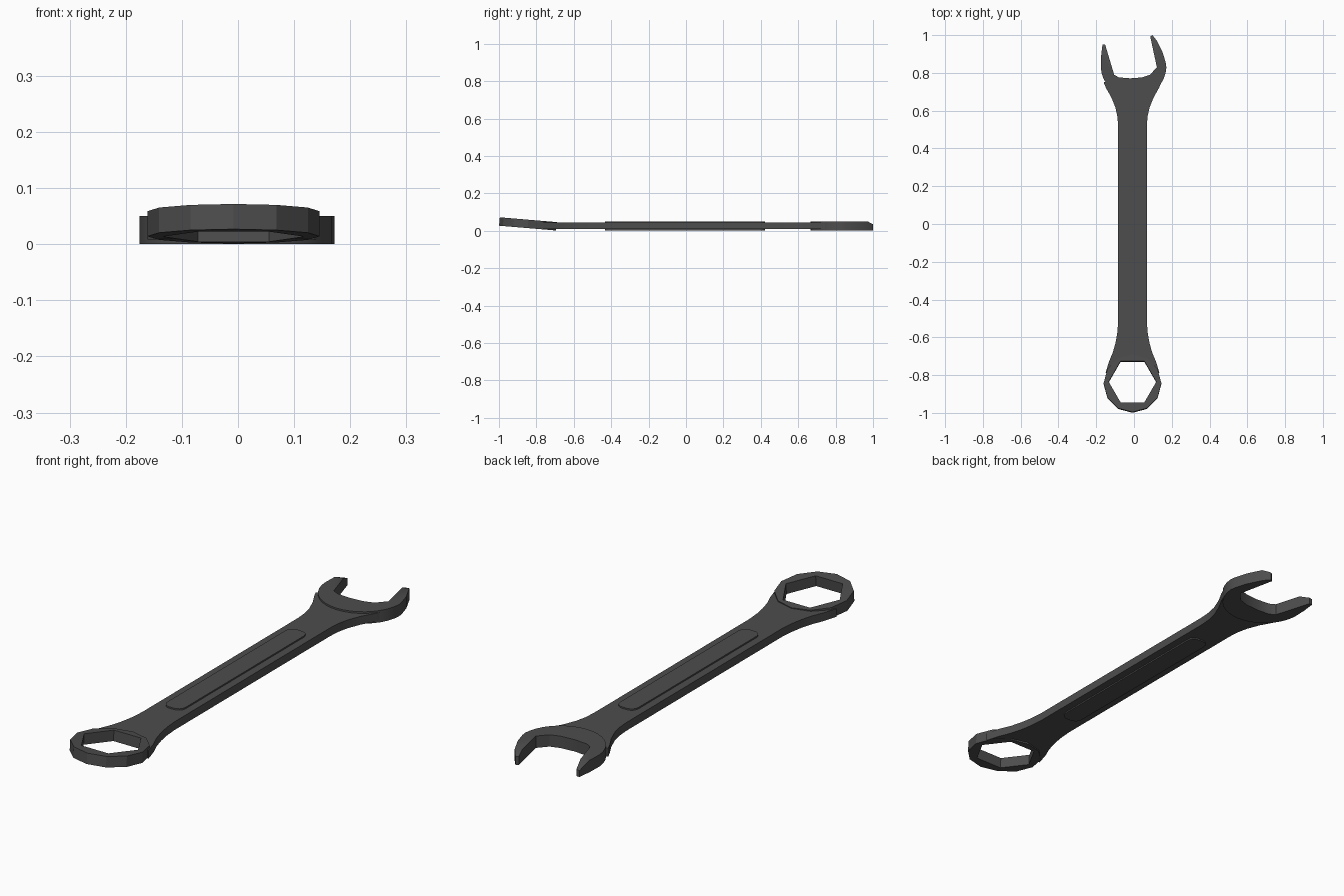
import bpy, bmesh
from math import cos, sin, radians
from mathutils import Vector, Matrix

cube = bpy.data.objects.get("Cube")
if cube:
    bpy.data.objects.remove(cube, do_unlink=True)

steel = bpy.data.materials.new("dark_steel")
steel.use_nodes = True
steel.diffuse_color = (0.075, 0.075, 0.075, 1)
steel.node_tree.nodes["Principled BSDF"].inputs["Base Color"].default_value = steel.diffuse_color

AXIS_X = -0.008  # centre line of the shank


def arc(cx, cy, r, start, end, steps):
    """Points on a circle from start to end degrees, both included."""
    angles = [radians(start + (end - start) * i / steps) for i in range(steps + 1)]
    return [(cx + r * cos(a), cy + r * sin(a)) for a in angles]


def prism(loops, z0, z1):
    """Extrude an outline, with optional hole loops, from z0 to z1."""
    bm = bmesh.new()
    edges = []
    for loop in loops:
        verts = [bm.verts.new((x, y, z0)) for x, y in loop]
        edges += [bm.edges.new((v, verts[i - 1])) for i, v in enumerate(verts)]
    bmesh.ops.triangle_fill(bm, edges=edges, use_beauty=True)
    geom = bmesh.ops.extrude_face_region(bm, geom=bm.faces[:])["geom"]
    top = [g for g in geom if isinstance(g, bmesh.types.BMVert)]
    bmesh.ops.translate(bm, verts=top, vec=(0, 0, z1 - z0))
    bmesh.ops.recalc_face_normals(bm, faces=bm.faces[:])
    return bm


def finish(name, bm, smooth=True):
    mesh = bpy.data.meshes.new(name)
    bm.to_mesh(mesh)
    bm.free()
    mesh.materials.append(steel)
    obj = bpy.data.objects.new(name, mesh)
    bpy.context.collection.objects.link(obj)
    if smooth:
        bpy.ops.object.select_all(action="DESELECT")
        obj.select_set(True)
        bpy.context.view_layer.objects.active = obj
        bpy.ops.object.shade_smooth_by_angle(angle=radians(28))
    return obj


# Shank, flaring at both ends to meet the heads
half = [(0.066, -0.722), (0.11, -0.785), (0.143, -0.79), (0.125, -0.73),
        (0.104, -0.68), (0.09, -0.63), (0.081, -0.58), (0.076, -0.52),
        (0.076, 0.52), (0.08, 0.57), (0.09, 0.615), (0.112, 0.67),
        (0.14, 0.72), (0.153, 0.75), (0.10, 0.765)]
outline = [(AXIS_X + w, y) for w, y in half] + [(AXIS_X - w, y) for w, y in reversed(half)]
finish("shank", prism([outline], 0.008, 0.043))

# Raised grip panel on both faces, with rounded corners
w, r = 0.043, 0.032
panel = []
for sx, sy, start in ((1, 1, 0), (-1, 1, 90), (-1, -1, 180), (1, -1, 270)):
    panel += arc(AXIS_X + sx * (w - r), -0.005 + sy * (0.427 - r), r, start, start + 90, 4)
finish("grip_panel", prism([panel], 0.002, 0.049))

# Tilted box end: twelve-sided ring with a hexagonal hole
ring = prism([arc(AXIS_X, 0, 0.153, 0, 330, 11), arc(AXIS_X, 0.008, 0.126, 0, 300, 5)],
             -0.0225, 0.0225)
ring.transform(Matrix.Translation((0, -0.845, 0.0365)) @ Matrix.Rotation(radians(-4.8), 4, "X"))
finish("box_end_ring", ring, smooth=False)

# Open jaw: round back, two prongs and a turned mouth
jaw_outline = arc(-0.002, 0.84, 0.174, 184, 356, 18)
jaw_outline += [(0.169, 0.85), (0.153, 0.905), (0.12, 0.972), (0.097, 1.0), (0.086, 0.993),
                (0.121, 0.83), (0.085, 0.79), (0.042, 0.776), (-0.02, 0.771),
                (-0.08, 0.776), (-0.105, 0.79), (-0.153, 0.95), (-0.167, 0.95), (-0.174, 0.89)]
jaw = prism([jaw_outline], 0.0, 0.05)

# Slope the tops of the prong tips
mouth = Vector((-0.25, 0.97, 0)).normalized()
cut = bmesh.ops.bisect_plane(jaw, geom=jaw.verts[:] + jaw.edges[:] + jaw.faces[:],
                             plane_co=mouth * 0.91 + Vector((0, 0, 0.05)),
                             plane_no=mouth * 0.45 + Vector((0, 0, 1)), clear_outer=True)
rim = [e for e in cut["geom_cut"] if isinstance(e, bmesh.types.BMEdge)]
bmesh.ops.holes_fill(jaw, edges=rim, sides=0)
bmesh.ops.recalc_face_normals(jaw, faces=jaw.faces[:])
finish("open_jaw", jaw)
